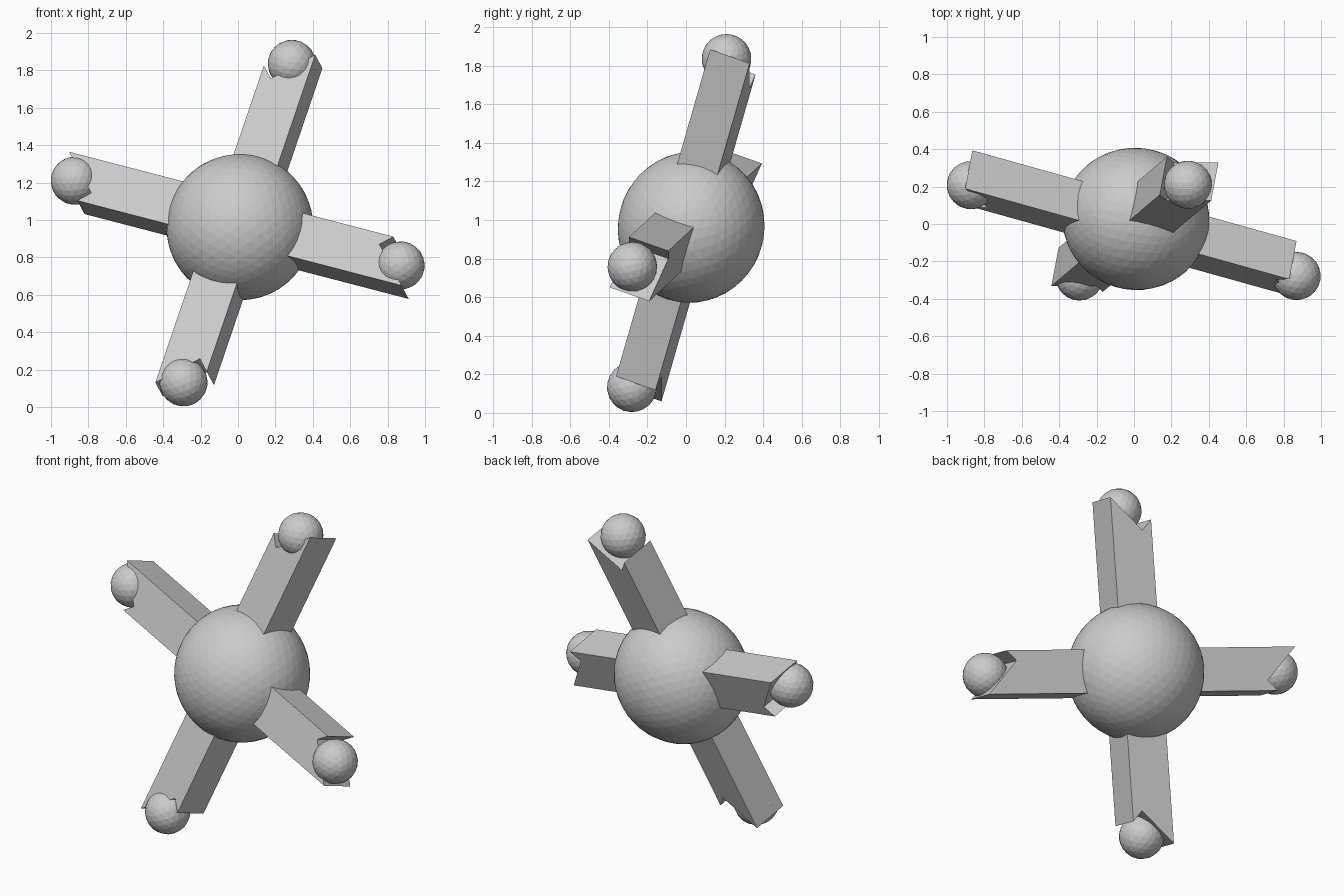
import bpy, bmesh, math
from mathutils import Matrix, Vector

if "Cube" in bpy.data.objects:
    bpy.data.objects.remove(bpy.data.objects["Cube"])

# Tilted frame: u and v run along the arms, n is the hub axis
u = Vector((0.9345, -0.2607, -0.243)).normalized()
v = Vector((0.3135, 0.2626, 0.9127))
v = (v - u * v.dot(u)).normalized()
n = u.cross(v)
frame = Matrix((u, v, n)).transposed().to_4x4()
frame.translation = (0.01, 0.027, 0.962)


def add_object(name, bm, matrix):
    bmesh.ops.recalc_face_normals(bm, faces=bm.faces)
    mesh = bpy.data.meshes.new(name)
    bm.to_mesh(mesh)
    bm.free()
    obj = bpy.data.objects.new(name, mesh)
    bpy.context.collection.objects.link(obj)
    obj.matrix_world = matrix
    return obj


def add_ball(name, radius, detail, centre, matrix, squash=1.0):
    bm = bmesh.new()
    bmesh.ops.create_icosphere(bm, subdivisions=detail, radius=radius)
    bmesh.ops.scale(bm, vec=(1, 1, squash), verts=bm.verts)
    bmesh.ops.translate(bm, vec=centre, verts=bm.verts)
    return add_object(name, bm, matrix)


def add_arm(name, matrix):
    # Bar profile with an uneven right-angled notch at the tip
    profile = [(0, -0.127), (0.993, -0.127), (0.803, 0.064), (0.863, 0.124), (0, 0.124)]
    bm = bmesh.new()
    face = bm.faces.new([bm.verts.new((x, y, -0.08)) for x, y in profile])
    ext = bmesh.ops.extrude_face_region(bm, geom=[face])
    top = [g for g in ext["geom"] if isinstance(g, bmesh.types.BMVert)]
    bmesh.ops.translate(bm, vec=(0, 0, 0.22), verts=top)
    return add_object(name, bm, matrix)


# Central hub
add_ball("hub", 0.393, 4, (0, 0, 0), frame, 0.963)

# Four arms, each holding a ball in its notch
for i, side in enumerate(("right", "upper", "left", "lower")):
    m = frame @ Matrix.Rotation(i * math.pi / 2, 4, 'Z')
    add_arm(side + "_arm", m)
    add_ball(side + "_ball", 0.129, 3, (0.932, 0, 0.067), m)
